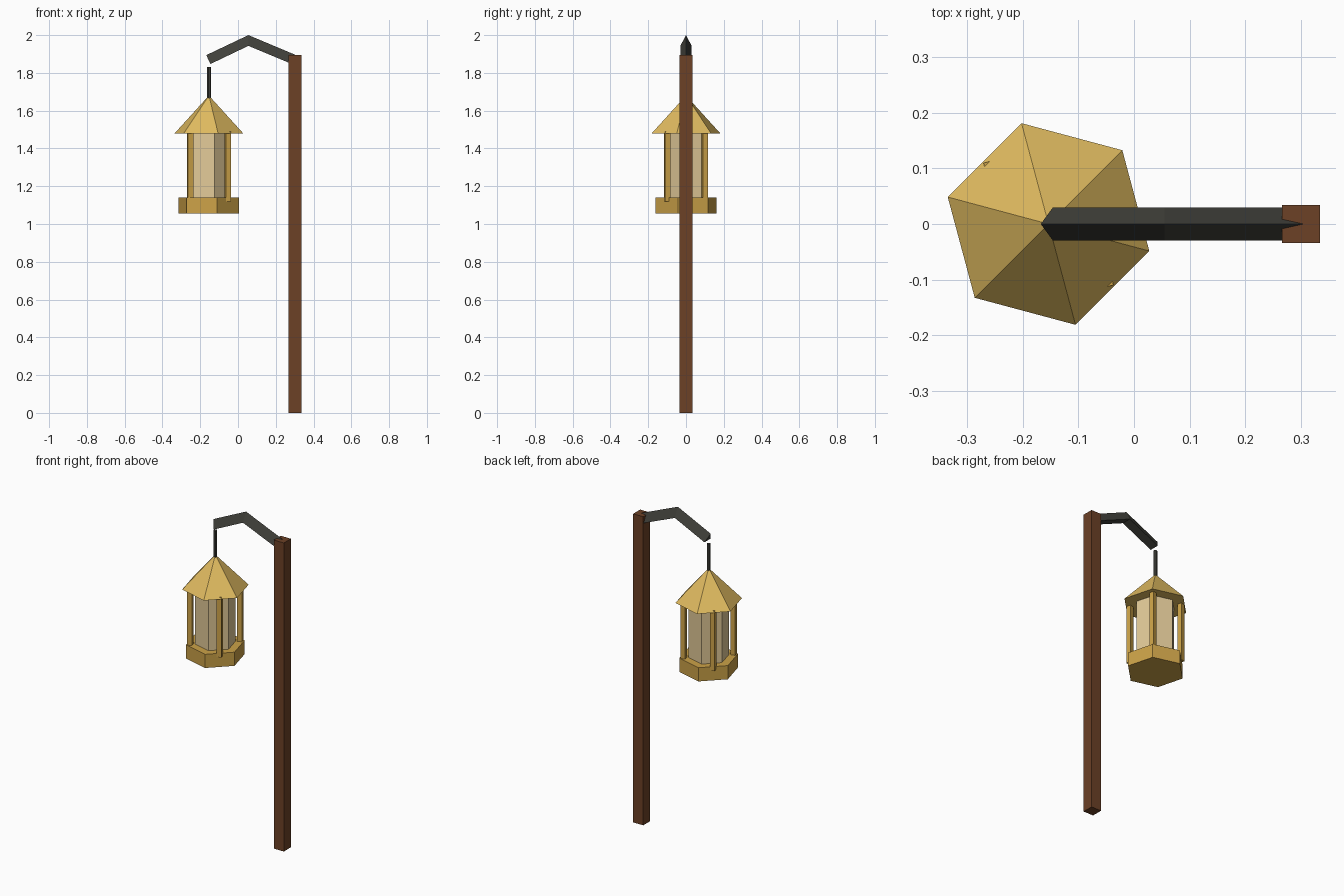
import bpy
import bmesh
from math import radians, cos, sin
from mathutils import Vector

cube = bpy.data.objects.get("Cube")
if cube:
    bpy.data.objects.remove(cube, do_unlink=True)

TURN = radians(15)        # twist of the whole lantern
LAMP_X = -0.154


def material(name, rgb):
    """Flat colour given as sRGB bytes, stored linear."""
    lin = [((c / 255 + 0.055) / 1.055) ** 2.4 for c in rgb] + [1.0]
    mat = bpy.data.materials.new(name)
    mat.use_nodes = True
    mat.diffuse_color = lin
    mat.node_tree.nodes["Principled BSDF"].inputs["Base Color"].default_value = lin
    return mat


brown = material("brown_wood", (108, 65, 38))
iron = material("dark_iron", (64, 64, 58))
straw = material("straw_gold", (224, 187, 96))
gold = material("golden_wood", (204, 162, 72))
pane = material("pale_glass", (226, 202, 152))


def finish(bm, name, mat):
    bmesh.ops.recalc_face_normals(bm, faces=bm.faces)
    mesh = bpy.data.meshes.new(name)
    bm.to_mesh(mesh)
    bm.free()
    mesh.materials.append(mat)
    obj = bpy.data.objects.new(name, mesh)
    bpy.context.collection.objects.link(obj)
    return obj


def prism(name, mat, sides, radius, z0, z1, x, y=0.0, start=0.0, pointed=False):
    """Upright prism or pyramid with its first corner at angle start."""
    bm = bmesh.new()
    angles = [start + radians(360 / sides) * i for i in range(sides)]
    low = [bm.verts.new((x + radius * cos(a), y + radius * sin(a), z0)) for a in angles]
    bm.faces.new(low)
    if pointed:
        tip = bm.verts.new((x, y, z1))
        for i in range(sides):
            bm.faces.new((low[i - 1], low[i], tip))
    else:
        high = [bm.verts.new((v.co.x, v.co.y, z1)) for v in low]
        bm.faces.new(high)
        for i in range(sides):
            bm.faces.new((low[i - 1], low[i], high[i], high[i - 1]))
    return finish(bm, name, mat)


# Tall square post
prism("post", brown, 4, 0.034 * 2 ** 0.5, 0, 1.895, 0.301, start=radians(45))

# Bent arm: triangular section swept along a ridge line
ridge = [Vector((-0.168, 0, 1.894)), Vector((0.055, 0, 2.0)), Vector((0.31, 0, 1.893))]
drops = [Vector((0.022, 0, -0.047)), Vector((0, 0, -0.057)), Vector((-0.02, 0, -0.048))]
bm = bmesh.new()
rings = []
for top, drop in zip(ridge, drops):
    rings.append([bm.verts.new(top)] +
                 [bm.verts.new(top + drop + Vector((0, s * 0.03, 0))) for s in (1, -1)])
for a, b in zip(rings, rings[1:]):
    for i in range(3):
        bm.faces.new((a[i - 1], a[i], b[i], b[i - 1]))
bm.faces.new(rings[0])
bm.faces.new(rings[-1])
finish(bm, "arm", iron)

# Hanging rod
prism("hanging_rod", iron, 6, 0.011, 1.66, 1.83, LAMP_X, start=TURN)

# Lantern body
corner = radians(45)
prism("lantern_roof", straw, 6, 0.188, 1.48, 1.68, LAMP_X, start=corner, pointed=True)
prism("lantern_glass", pane, 6, 0.115, 1.13, 1.485, LAMP_X, start=corner)
prism("lantern_base", gold, 6, 0.166, 1.056, 1.14, LAMP_X, start=corner)

# Four uprights around the glass
for side, sx in (("left", 1), ("right", -1)):
    for end, sy in (("back", 1), ("front", -1)):
        prism(f"upright_{end}_{side}", gold, 4, 0.0198, 1.12, 1.49,
              LAMP_X + sx * 0.1, sy * 0.1, start=corner + TURN)
